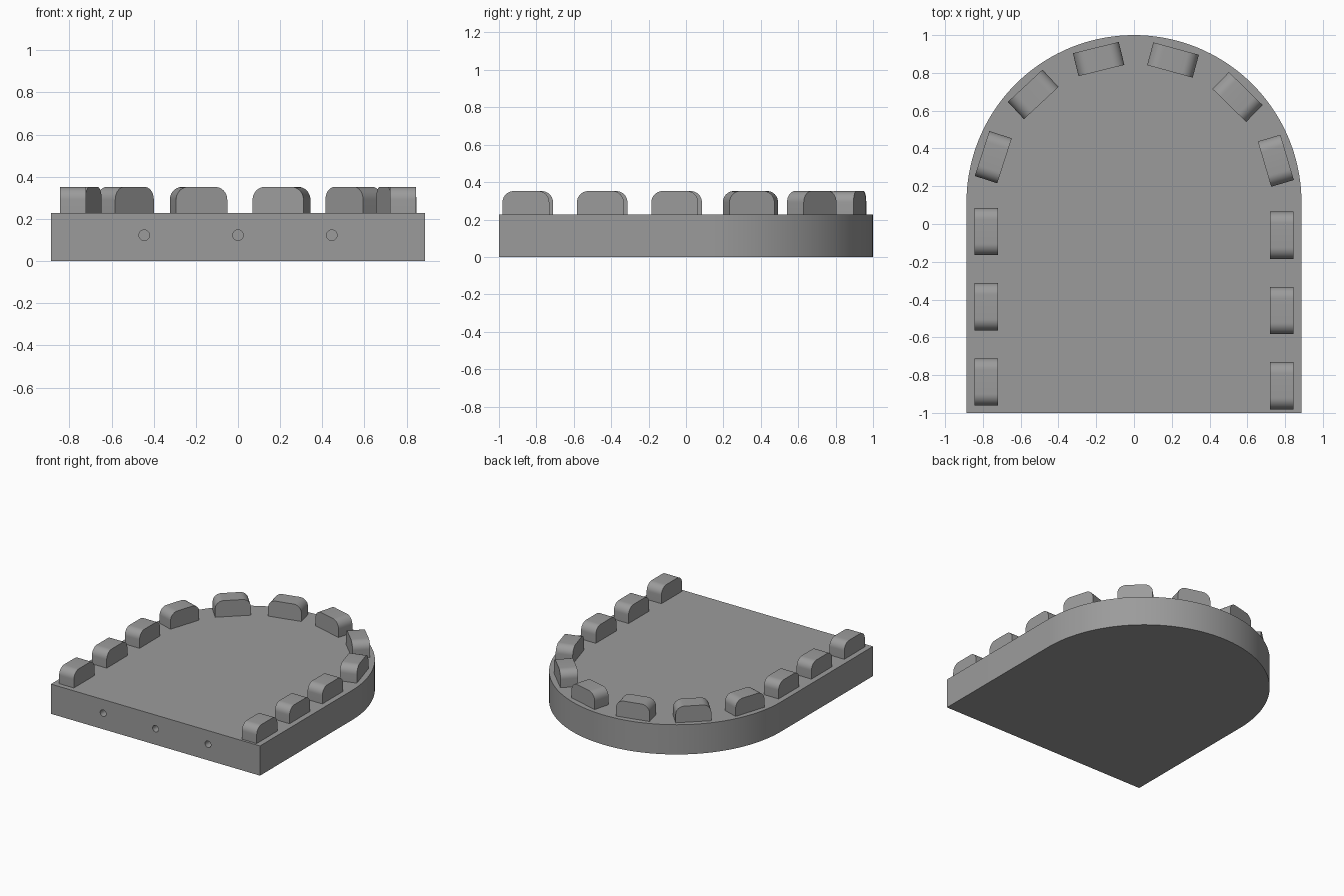
import bpy, bmesh, math
from mathutils import Matrix, Vector

if "Cube" in bpy.data.objects:
    bpy.data.objects.remove(bpy.data.objects["Cube"])

HALF_W = 0.887           # half width and radius of the rounded end
ARC_Y = 1 - HALF_W       # centre of the rounded end
BASE_H = 0.228
TOP_H = 0.352
PATH_R = 0.783           # centre line of the row of blocks

grey = bpy.data.materials.new("stone grey")
grey.diffuse_color = (0.33, 0.33, 0.33, 1)
grey.use_nodes = True
grey.node_tree.nodes["Principled BSDF"].inputs["Base Color"].default_value = grey.diffuse_color


def extrude(name, points, direction):
    """Solid made by sweeping a closed outline along a direction."""
    bm = bmesh.new()
    face = bm.faces.new([bm.verts.new(p) for p in points])
    ext = bmesh.ops.extrude_face_region(bm, geom=[face])
    verts = [g for g in ext["geom"] if isinstance(g, bmesh.types.BMVert)]
    bmesh.ops.translate(bm, verts=verts, vec=Vector(direction))
    bmesh.ops.recalc_face_normals(bm, faces=bm.faces)
    mesh = bpy.data.meshes.new(name)
    bm.to_mesh(mesh)
    bm.free()
    mesh.materials.append(grey)
    obj = bpy.data.objects.new(name, mesh)
    bpy.context.collection.objects.link(obj)
    return obj


def shade(obj):
    bpy.ops.object.select_all(action='DESELECT')
    obj.select_set(True)
    bpy.context.view_layer.objects.active = obj
    bpy.ops.object.shade_smooth_by_angle(angle=math.radians(30))


def arc(cx, cy, r, a0, a1, n):
    return [(cx + r * math.cos(a0 + (a1 - a0) * i / n),
             cy + r * math.sin(a0 + (a1 - a0) * i / n)) for i in range(n + 1)]


# Base slab: square front, semicircular back
outline = [(-HALF_W, -1), (HALF_W, -1)] + arc(0, ARC_Y, HALF_W, 0, math.pi, 72)
base = extrude("base_slab", [(x, y, 0) for x, y in outline], (0, 0, BASE_H))

# Three blind holes in the front face
for i, x in enumerate((-0.445, 0, 0.445)):
    ring = arc(x, 0.123, 0.025, 0, 2 * math.pi, 32)[:-1]
    cutter = extrude(f"hole_cutter_{i + 1}", [(px, -1.1, pz) for px, pz in ring], (0, 0.2, 0))
    cutter.hide_render = True
    cutter.hide_set(True)
    cut = base.modifiers.new(f"hole_{i + 1}", 'BOOLEAN')
    cut.operation = 'DIFFERENCE'
    cut.solver = 'EXACT'
    cut.object = cutter
# Apply the cuts, then drop the cutters
bpy.context.view_layer.objects.active = base
base.select_set(True)
for mod in list(base.modifiers):
    cutter = mod.object
    bpy.ops.object.modifier_apply(modifier=mod.name)
    bpy.data.objects.remove(cutter)
shade(base)

# Block profile: rounded upper corners, flat foot
L, W, R = 0.125, 0.125, 0.06
profile = ([(-L, BASE_H), (L, BASE_H)]
           + arc(L - R, TOP_H - R, R, 0, math.pi / 2, 10)
           + arc(-L + R, TOP_H - R, R, math.pi / 2, math.pi, 10))


def path_point(s):
    """Position and heading along the border, starting at the right side's front."""
    straight = ARC_Y + 1
    turn = (s - straight) / PATH_R
    if turn < 0:
        return PATH_R, s - 1, math.pi / 2
    if turn < math.pi:
        return PATH_R * math.cos(turn), ARC_Y + PATH_R * math.sin(turn), turn + math.pi / 2
    return -PATH_R, ARC_Y - (turn - math.pi) * PATH_R, -math.pi / 2


# Twelve evenly spaced border blocks
for i in range(12):
    x, y, heading = path_point(0.144 + 0.398 * i)
    block = extrude(f"border_block_{i + 1}", [(px, -W / 2, pz) for px, pz in profile], (0, W, 0))
    block.data.transform(Matrix.Translation((x, y, 0)) @ Matrix.Rotation(heading, 4, 'Z'))
    shade(block)
